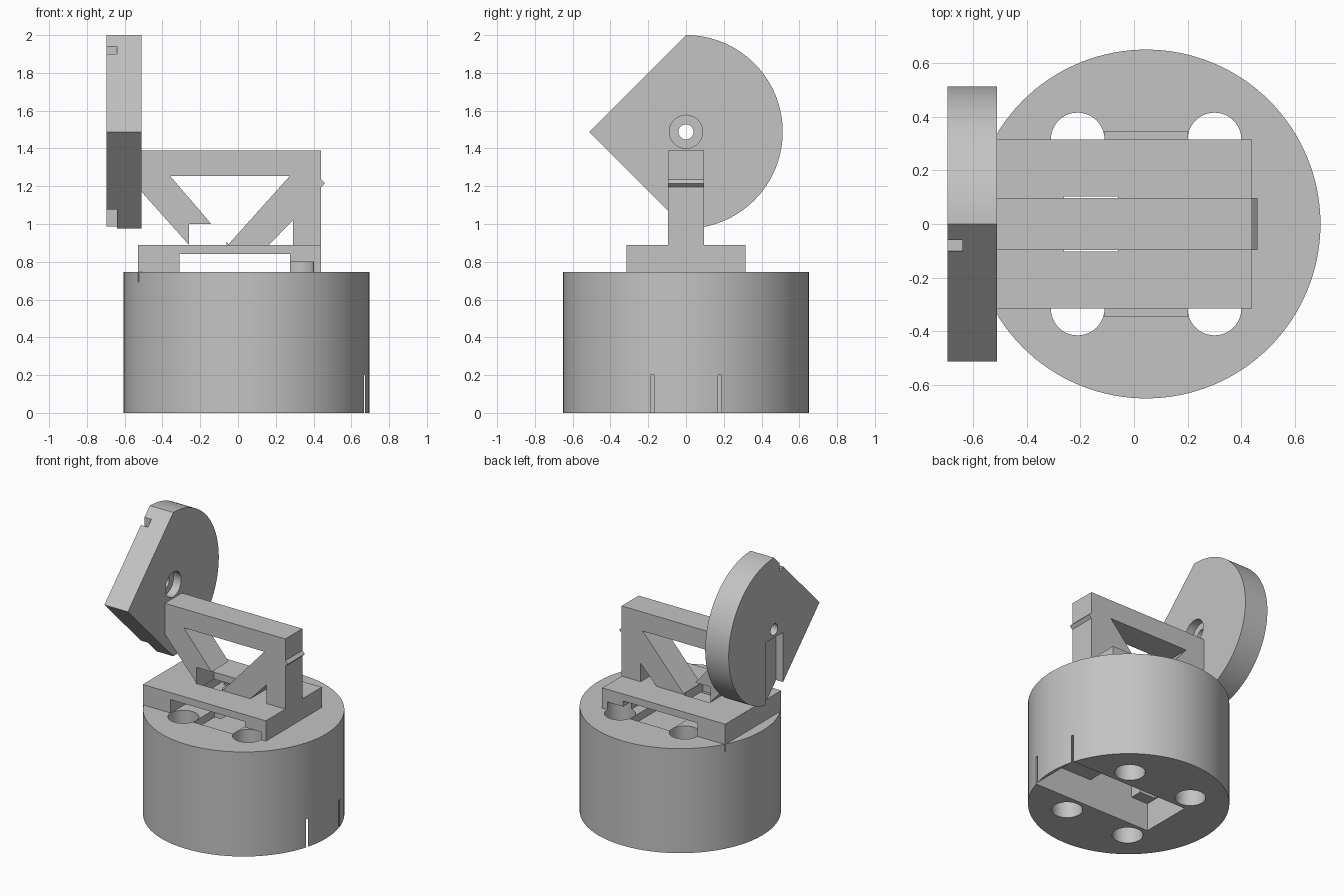
import bpy, bmesh, math
from mathutils import Vector

cube = bpy.data.objects.get("Cube")
if cube:
    bpy.data.objects.remove(cube, do_unlink=True)

grey = bpy.data.materials.new("plain_grey")
grey.use_nodes = True
grey.diffuse_color = (0.55, 0.55, 0.55, 1)
bsdf = next(n for n in grey.node_tree.nodes if n.type == 'BSDF_PRINCIPLED')
bsdf.inputs["Base Color"].default_value = grey.diffuse_color


def prism(name, points, axis, low, high):
    """Extrude a flat outline along x, y or z."""
    place = {'x': lambda a, b, c: (c, a, b),
             'y': lambda a, b, c: (a, c, b),
             'z': lambda a, b, c: (a, b, c)}[axis]
    bm = bmesh.new()
    face = bm.faces.new([bm.verts.new(place(a, b, low)) for a, b in points])
    out = bmesh.ops.extrude_face_region(bm, geom=[face])
    moved = [v for v in out['geom'] if isinstance(v, bmesh.types.BMVert)]
    bmesh.ops.translate(bm, verts=moved, vec=Vector(place(0, 0, high - low)))
    bmesh.ops.recalc_face_normals(bm, faces=bm.faces)
    mesh = bpy.data.meshes.new(name)
    bm.to_mesh(mesh)
    bm.free()
    mesh.materials.append(grey)
    ob = bpy.data.objects.new(name, mesh)
    bpy.context.collection.objects.link(ob)
    return ob


def box(name, x, y, z):
    return prism(name, [(x[0], y[0]), (x[1], y[0]), (x[1], y[1]), (x[0], y[1])], 'z', *z)


def arc(cx, cy, r, start=0, end=360, n=64):
    count = n if end - start == 360 else n + 1
    step = math.radians(end - start) / n
    return [(cx + r * math.cos(math.radians(start) + i * step),
             cy + r * math.sin(math.radians(start) + i * step)) for i in range(count)]


def cut(ob, cutters):
    """Subtract each cutter, then discard it."""
    bpy.context.view_layer.objects.active = ob
    for c in cutters:
        c.hide_render = True
        mod = ob.modifiers.new("cut", 'BOOLEAN')
        mod.operation, mod.solver, mod.object = 'DIFFERENCE', 'EXACT', c
        bpy.ops.object.modifier_apply(modifier=mod.name)
        bpy.data.objects.remove(c, do_unlink=True)


def bolt_holes():
    return [prism("hole_cutter", arc(x, y, 0.1, n=48), 'z', -0.1, 0.8)
            for x in (-0.21, 0.3) for y in (-0.315, 0.315)]


def cable_opening():
    return box("opening_cutter", (-0.26, -0.06), (-0.103, 0.103), (-0.1, 1.0))


# Round base with bolt holes, underside slot and inner pocket
base = prism("round_base", arc(0.045, 0, 0.65, n=128), 'z', 0, 0.745)
cut(base, bolt_holes() + [
    box("slot_cutter", (-0.27, 0.672), (-0.187, 0.187), (-0.1, 0.2)),
    box("pocket_cutter", (-0.137, 0.21), (-0.187, 0.187), (0.1, 0.5)),
    box("recess_cutter", (-0.11, 0.2), (-0.345, 0.345), (0.69, 0.9)),
    cable_opening()])

# Mounting plate standing on two end legs
plate = box("mounting_plate", (-0.53, 0.44), (-0.315, 0.315), (0.692, 0.89))
cut(plate, [box("channel_cutter", (-0.31, 0.275), (-1, 1), (0.5, 0.84)),
            cable_opening()] + bolt_holes())

# Upright bracket with a diagonal strut frame and a small end ridge
outline = [(-0.51, 1.39), (0.44, 1.39), (0.44, 1.235), (0.46, 1.215), (0.44, 1.195),
           (0.44, 0.89), (-0.26, 0.89), (-0.51, 1.17)]
bracket = prism("strut_bracket", outline, 'y', -0.096, 0.096)
window = [(-0.36, 1.255), (0.275, 1.255), (-0.05, 0.893)]
corner = [(0.155, 0.88), (0.29, 1.02), (0.29, 0.88)]
cut(bracket, [prism("window_cutter", window, 'y', -0.3, 0.3),
              prism("corner_cutter", corner, 'y', -0.3, 0.3),
              cable_opening()])

# Pointed wheel: half round at the back, right-angled tip at the front
mid = 1.488
wheel = prism("pointed_wheel", arc(0, mid, 0.512, -90, 90) + [(-0.512, mid)],
              'x', -0.695, -0.51)
cut(wheel, [
    prism("axle_cutter", arc(0, mid, 0.04, n=32), 'x', -0.9, -0.4),
    prism("inner_bore_cutter", arc(0, mid, 0.088, n=48), 'x', -0.57, -0.4),
    box("lower_groove_cutter", (-0.8, -0.64), (-0.1, 0.1), (0.9, 1.43)),
    box("upper_notch_cutter", (-0.8, -0.64), (-0.1, -0.06), (1.88, 2.1))])

# Smooth the round walls and keep edges sharp
bpy.ops.object.select_all(action='DESELECT')
for ob in (base, plate, bracket, wheel):
    ob.select_set(True)
bpy.context.view_layer.objects.active = base
bpy.ops.object.shade_smooth_by_angle(angle=math.radians(30))
